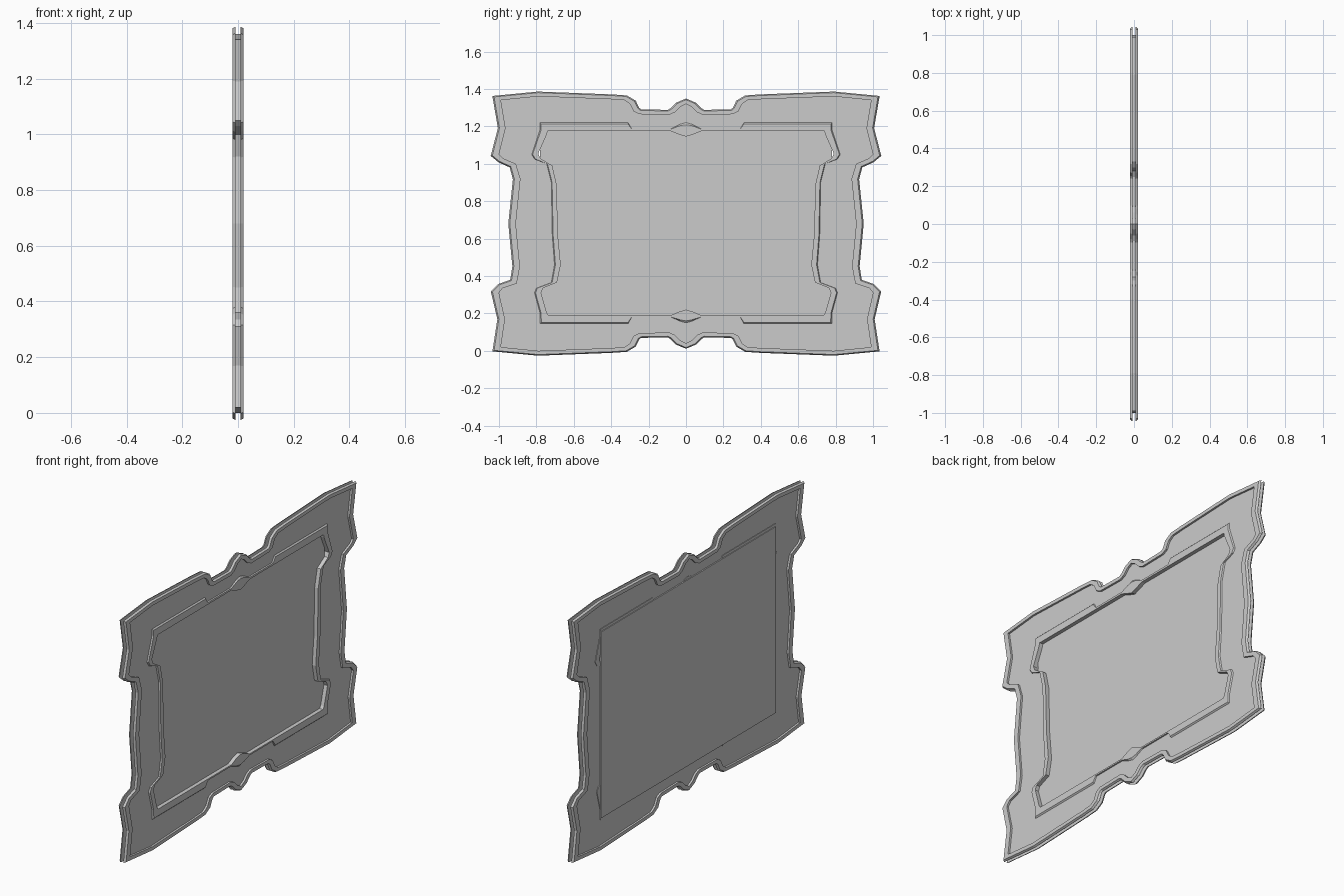
import bpy
from mathutils import Vector
from mathutils.geometry import tessellate_polygon

if "Cube" in bpy.data.objects:
    bpy.data.objects.remove(bpy.data.objects["Cube"])

# right half of the outer silhouette (y, z), top centre to bottom centre
OUTER = [(0, 1.32), (.03, 1.305), (.06, 1.275), (.09, 1.262), (.25, 1.265), (.28, 1.28),
         (.30, 1.32), (.33, 1.34), (.40, 1.345), (.79, 1.36), (.99, 1.34), (.965, 1.19),
         (1.0, 1.05), (.98, 1.03), (.91, 1.0), (.885, .92), (.91, .68), (.888, .45),
         (.905, .36), (.98, .335), (1.0, .31), (.968, .17), (.99, .02), (.79, .0),
         (.40, .015), (.33, .02), (.30, .04), (.28, .08), (.25, .095), (.09, .098),
         (.06, .085), (.03, .055), (0, .04)]
# right half of the inner moulding: outer y, z then inner y, z
RIDGE = [(0, 1.22, 0, 1.145), (.03, 1.212, .04, 1.158), (.08, 1.187, .08, 1.174),
         (.29, 1.187, .29, 1.174), (.31, 1.22, .31, 1.174), (.78, 1.22, .74, 1.174),
         (.78, 1.185, .745, 1.155), (.825, 1.05, .79, 1.055), (.81, 1.025, .78, 1.03),
         (.745, 1.0, .715, .99), (.72, .9, .692, .89), (.715, .62, .685, .62),
         (.703, .46, .67, .46), (.72, .365, .69, .365), (.80, .335, .765, .335),
         (.81, .31, .775, .31), (.78, .2, .745, .205), (.78, .145, .735, .19),
         (.31, .145, .31, .19), (.29, .18, .29, .19), (.08, .18, .08, .19),
         (.03, .158, .04, .208), (0, .15, 0, .22)]
BAND = .009


def mirrored(half):
    """Close a half outline across y = 0."""
    return half + [(-y, z) for y, z in half[-2:0:-1]]


def inset(loop, fy, fz):
    """Mitred inward offset of a clockwise loop."""
    out = []
    for i, p in enumerate(loop):
        p = Vector(p)
        a = (p - Vector(loop[i - 1])).normalized()
        b = (Vector(loop[(i + 1) % len(loop)]) - p).normalized()
        n = Vector((a.y + b.y, -a.x - b.x)).normalized()
        k = 1 / max(.7, n.dot(Vector((a.y, -a.x))))
        out.append((p.x - n.x * fy * k, p.y - n.y * fz * k))
    return out


def make(name, verts, faces):
    mesh = bpy.data.meshes.new(name)
    mesh.from_pydata(verts, [], faces)
    mesh.update()
    ob = bpy.data.objects.new(name, mesh)
    bpy.context.collection.objects.link(ob)
    return ob


def ring(name, section):
    """Join successive (loop, x) stations into a moulding."""
    n = len(section[0][0])
    verts = [(x, y, z) for loop, x in section for y, z in loop]
    faces = [(s * n + i, s * n + (i + 1) % n, (s + 1) * n + (i + 1) % n, (s + 1) * n + i)
             for s in range(len(section) - 1) for i in range(n)]
    return make(name, verts, faces)


outer = mirrored(OUTER)
rim_top = inset(outer, .032, .02)
rim_foot = inset(outer, .04, .026)
ridge_out = mirrored([r[:2] for r in RIDGE])
ridge_in = mirrored([r[2:] for r in RIDGE])
ridge_top = [(a + (c - a) * .15, b + (d - b) * .15)
             for (a, b), (c, d) in zip(ridge_out, ridge_in)]

# raised outer rim, front and back
ring("outer_rim", [(rim_foot, BAND), (rim_top, .02), (outer, .02),
                   (outer, -.02), (rim_top, -.02), (rim_foot, -BAND)])

# recessed flat band on both sides
for name, x in (("band_face", BAND), ("band_back", -BAND)):
    loops = [[Vector((y, z, 0)) for y, z in l] for l in (rim_foot, ridge_out)]
    tris = [tuple(t) for t in tessellate_polygon(loops)]
    if x < 0:
        tris = [t[::-1] for t in tris]
    make(name, [(x, v.x, v.y) for l in loops for v in l], tris)

# inner moulding around the opening
ring("inner_moulding", [(ridge_out, BAND), (ridge_top, .016), (ridge_in, .016),
                        (ridge_in, -.012), (ridge_out, -.012), (ridge_out, -BAND)])

# rectangular board closing the opening from behind
bpy.ops.mesh.primitive_cube_add(size=1, location=(-.011, 0, .68))
board = bpy.context.object
board.name = "back_board"
board.scale = (.010, 1.56, 1.05)

# consistent normals
import bmesh
for ob in bpy.data.objects:
    if ob.name in ("outer_rim", "inner_moulding"):
        bm = bmesh.new()
        bm.from_mesh(ob.data)
        probe = max(bm.faces, key=lambda f: f.calc_center_median().x)
        if probe.normal.x < 0:
            bmesh.ops.reverse_faces(bm, faces=bm.faces[:])
        bm.to_mesh(ob.data)
        bm.free()
    elif ob.name.startswith("band"):
        want = 1 if ob.name == "band_face" else -1
        if ob.data.polygons[0].normal.x * want < 0:
            ob.data.flip_normals()
